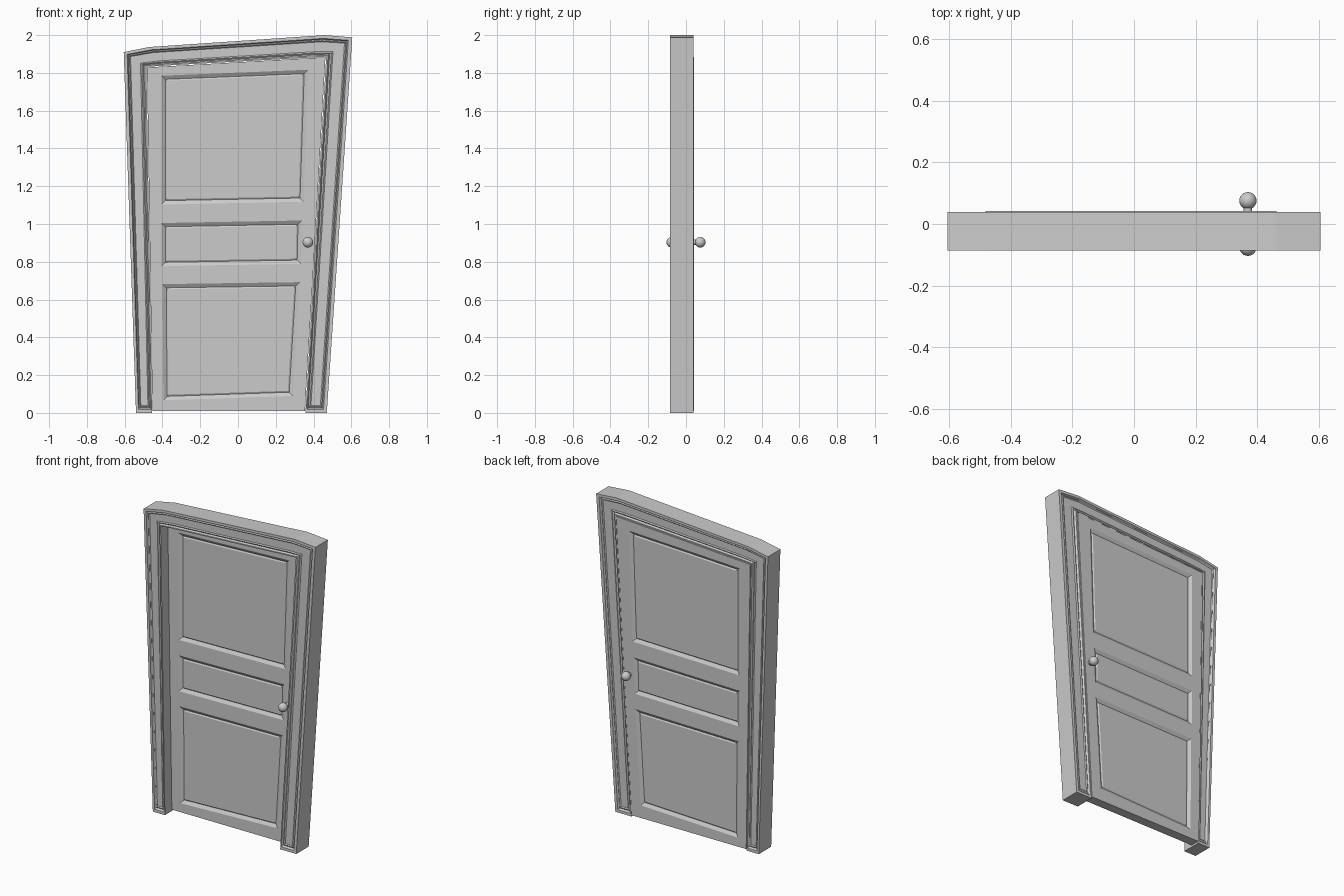
import bpy, bmesh, math
from mathutils import Vector

if "Cube" in bpy.data.objects:
    bpy.data.objects.remove(bpy.data.objects["Cube"])

FRONT, BACK = -0.0855, 0.0395        # frame depth
DOOR_FRONT, DOOR_BACK = -0.018, 0.042


def finish(bm, name):
    bmesh.ops.recalc_face_normals(bm, faces=bm.faces)
    mesh = bpy.data.meshes.new(name)
    bm.to_mesh(mesh)
    bm.free()
    obj = bpy.data.objects.new(name, mesh)
    bpy.context.collection.objects.link(obj)
    return obj


# Crooked door frame: outer and inner outlines (x, z), left foot to right foot
OUTER = [(-.54, 0), (-.605, 1.91), (-.47, 1.937), (.46, 2.0), (.605, 1.988), (.47, 0)]
INNER = [(-.455, 0), (-.485, 1.832), (-.40, 1.838), (.40, 1.882), (.467, 1.886), (.357, 0)]


def ring(bm, a, b, foot, y):
    """Closed loop whose two sides sit at fractions a and b of the casing width."""
    def side(f):
        pts = [Vector(o).lerp(Vector(i), f) for o, i in zip(OUTER, INNER)]
        return [(p.x, y, max(p.y, foot)) for p in pts]
    return [bm.verts.new(p) for p in side(a) + side(b)[::-1]]


# Moulding steps: outer fraction, inner fraction, foot height, depth
STEPS = [(.30, .74, .040, .010), (.25, .80, .034, .005), (.20, .87, .026, .011),
         (.15, .93, .018, 0), (0, 1, 0, 0)]
bm = bmesh.new()
rings = [ring(bm, a, b, z, FRONT + d) for a, b, z, d in STEPS]
rings += [ring(bm, a, b, z, BACK - d) for a, b, z, d in reversed(STEPS)]
for r, s in zip(rings, rings[1:]):
    for i in range(12):
        j = (i + 1) % 12
        bm.faces.new((r[i], r[j], s[j], s[i]))
for r in (rings[0], rings[-1]):
    for i in range(5):
        bm.faces.new((r[i], r[i + 1], r[10 - i], r[11 - i]))
finish(bm, "door_frame")

# Door leaf: each row is left edge, panel left, panel right, right edge, z left, z right
ROWS = [(-.453, -.400, .280, .355, .010, .010),
        (-.395, .290, .065, .092),
        (-.400, .327, .681, .693),
        (-.405, .333, .776, .790),
        (-.405, .338, 1.004, 1.020),
        (-.405, .348, 1.102, 1.119),
        (-.405, .371, 1.782, 1.820),
        (-.482, -.420, .385, .463, 1.829, 1.883)]
bm = bmesh.new()
grids = []
for y in (DOOR_FRONT, DOOR_BACK):
    grid = []
    for row in ROWS:
        zl, zr = row[-2:]
        xs = list(row[:-2])
        if len(xs) == 2:             # outer edges follow the straight door sides
            t = zl / 1.85
            xs = [-.453 - .029 * t] + xs + [.355 + .108 * t]
        grid.append([bm.verts.new((x, y, zl + (zr - zl) * (x - xs[0]) / (xs[3] - xs[0])))
                     for x in xs])
    grids.append(grid)
panels = []
for g in grids:
    for r in range(7):
        for c in range(3):
            f = bm.faces.new((g[r][c], g[r][c + 1], g[r + 1][c + 1], g[r + 1][c]))
            if c == 1 and r in (1, 3, 5):
                panels.append(f)


def border(g):
    return (g[0] + [row[3] for row in g[1:]] + g[-1][2::-1]
            + [row[0] for row in g[-2:0:-1]])


f, b = border(grids[0]), border(grids[1])
for i in range(len(f)):
    j = (i + 1) % len(f)
    bm.faces.new((f[i], f[j], b[j], b[i]))
bmesh.ops.recalc_face_normals(bm, faces=bm.faces)
# Sunk panels with a slightly raised field
for thickness, depth in ((.020, -.013), (.008, .005)):
    bmesh.ops.inset_individual(bm, faces=panels, thickness=thickness, depth=depth,
                               use_even_offset=True)
finish(bm, "door_leaf")

# Round knob and stem on each side
for side, face in (("front", DOOR_FRONT), ("back", DOOR_BACK)):
    s = -1 if side == "front" else 1
    y = s * .0755
    bpy.ops.mesh.primitive_uv_sphere_add(segments=24, ring_count=12, radius=.028,
                                         location=(.37, y, .903))
    bpy.context.object.name = side + "_knob"
    bpy.ops.object.shade_smooth()
    bpy.ops.mesh.primitive_cylinder_add(vertices=16, radius=.014, depth=abs(y - face) + .004,
                                        location=(.37, (y + face) / 2, .903),
                                        rotation=(math.pi / 2, 0, 0))
    bpy.context.object.name = side + "_knob_stem"
    bpy.ops.object.shade_smooth_by_angle()
